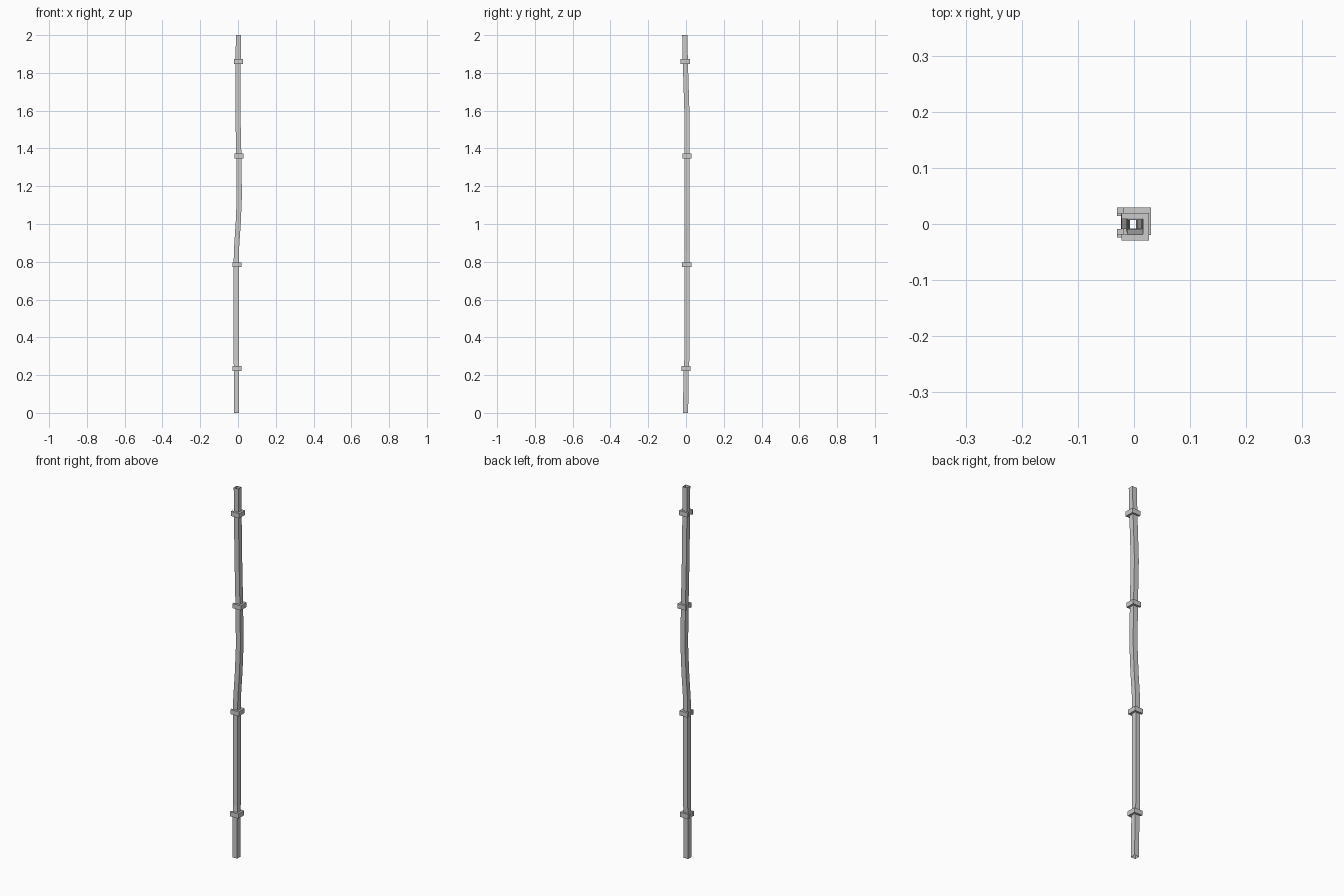
import bpy, bmesh

if "Cube" in bpy.data.objects:
    bpy.data.objects.remove(bpy.data.objects["Cube"])

W = 0.0135   # half width of the tube
OUT = 0.0245 # half width of a clip
H = 0.0125   # half height of a clip
# z, x, y of each bend in the pole
PATH = [(0, -0.0075, -0.002), (0.23, -0.0085, 0.0), (0.28, -0.0095, 0.0045),
        (0.78, -0.0095, 0.0045), (0.86, -0.0085, 0.0045), (1.0, 0.001, 0.0045),
        (1.13, 0.0065, 0.0045), (1.2, 0.0065, 0.0045), (1.36, 0.0045, 0.0045),
        (1.6, -0.001, 0.0045), (1.86, 0.001, -0.0035), (2.0, 0.002, -0.0065)]


def make(name, bm):
    bmesh.ops.recalc_face_normals(bm, faces=bm.faces)
    me = bpy.data.meshes.new(name)
    bm.to_mesh(me)
    bm.free()
    bpy.context.collection.objects.link(bpy.data.objects.new(name, me))


# Open-ended square tube, slightly bent
bm = bmesh.new()
rings = [[bm.verts.new((x + a * W, y + b * W, z))
          for a, b in ((-1, -1), (1, -1), (1, 1), (-1, 1))] for z, x, y in PATH]
for lo, hi in zip(rings, rings[1:]):
    for i in range(4):
        j = (i + 1) % 4
        bm.faces.new((lo[i], lo[j], hi[j], hi[i]))
make("pole", bm)

# C-shaped clips, open towards -x
PROFILE = [(-OUT, -OUT), (OUT, -OUT), (OUT, OUT), (-OUT, OUT),
           (-OUT, W), (W, W), (W, -W), (-OUT, -W)]
CLIPS = [(0.235, -0.0058, 0.0005), (0.785, -0.0058, 0.0045),
         (1.36, 0.0055, 0.0052), (1.86, 0.0025, -0.0045)]
for n, (z, x, y) in enumerate(CLIPS):
    bm = bmesh.new()
    face = bm.faces.new([bm.verts.new((x + a, y + b, z - H)) for a, b in PROFILE])
    ext = bmesh.ops.extrude_face_region(bm, geom=[face], use_keep_orig=True)
    bmesh.ops.translate(bm, vec=(0, 0, 2 * H),
                        verts=[v for v in ext["geom"] if isinstance(v, bmesh.types.BMVert)])
    make(f"clip_{n + 1}", bm)
